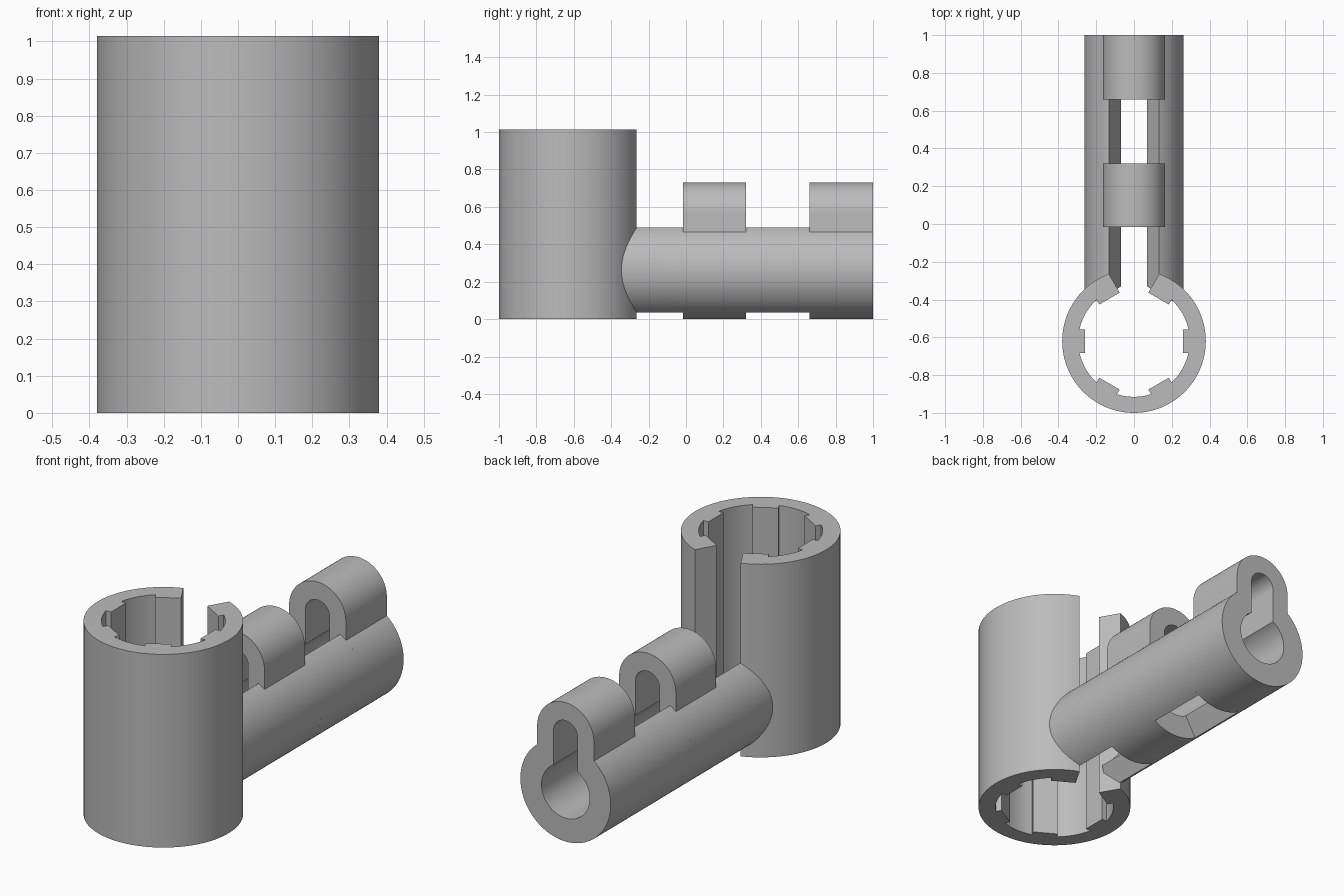
import bpy, bmesh
from math import radians, degrees, sin, cos, asin, acos, sqrt

cube = bpy.data.objects.get("Cube")
if cube:
    bpy.data.objects.remove(cube, do_unlink=True)

grey = bpy.data.materials.new("plain grey")
grey.use_nodes = True
colour = (0.5, 0.5, 0.5, 1)
grey.diffuse_color = colour
grey.node_tree.nodes["Principled BSDF"].inputs["Base Color"].default_value = colour


def arc(r, a0, a1, centre=0.0, n=24):
    """Arc points in degrees, centred on the mirror line."""
    steps = [radians(a0 + (a1 - a0) * i / n) for i in range(n + 1)]
    return [(r * cos(a), centre + r * sin(a)) for a in steps]


def half_part(name, profile, start, end):
    """Join two placements of a half profile into a solid and mirror it across x."""
    bm = bmesh.new()
    a = [bm.verts.new(start(u, v)) for u, v in profile]
    b = [bm.verts.new(end(u, v)) for u, v in profile]
    bm.faces.new(a)
    bm.faces.new(b[::-1])
    n = len(a)
    for i in range(n):
        j = (i + 1) % n
        bm.faces.new((a[j], a[i], b[i], b[j]))
    bmesh.ops.recalc_face_normals(bm, faces=bm.faces)
    # Open the seam so that both halves weld into one skin
    seam = [f for f in bm.faces if all(abs(v.co.x) < 1e-5 for v in f.verts)]
    bmesh.ops.delete(bm, geom=seam, context='FACES')
    mesh = bpy.data.meshes.new(name)
    bm.to_mesh(mesh)
    bm.free()
    mesh.materials.append(grey)
    ob = bpy.data.objects.new(name, mesh)
    bpy.context.collection.objects.link(ob)
    bpy.ops.object.select_all(action='DESELECT')
    ob.select_set(True)
    bpy.context.view_layer.objects.active = ob
    bpy.ops.object.shade_smooth_by_angle(angle=radians(25))
    ob.modifiers.new("mirror", 'MIRROR')
    return ob


# Upright socket: split ring with inner keys
socket_y, height = -0.62, 1.015
ring_r, bore_r, key_r, key_w = 0.38, 0.295, 0.26, 0.0625


def key(angle):
    a = radians(angle)
    return [(key_r * cos(a) - t * sin(a), key_r * sin(a) + t * cos(a))
            for t in (key_w, -key_w)]


slot_angle = 60 + degrees(asin(key_w / ring_r))
k = degrees(asin(key_w / bore_r))
ring = arc(ring_r, -90, slot_angle, n=64)
for angle, stop in ((60, k), (0, -60 + k), (-60, -90)):
    ring += key(angle) + arc(bore_r, angle - k, stop, n=16)

half_part("socket", ring,
          lambda u, v: (u, socket_y + v, 0),
          lambda u, v: (u, socket_y + v, height))

# Horizontal arm: tube slotted above and below
arm_r, hole_r, arm_z = 0.2625, 0.14, 0.2625
open_tube = arc(arm_r, -60, 60, arm_z, 40) + arc(hole_r, 60, -60, arm_z, 40)


def at_y(y):
    return lambda u, v: (u, y, v)


def inside_ring(u, v):
    """Slanted arm root buried in the socket wall."""
    return (u, socket_y + (0.285 - 0.5 * u) / cos(radians(30)), v)


clip_1, clip_2 = (-0.015, 0.32), (0.66, 1.0)
half_part("arm_root", open_tube, inside_ring, at_y(clip_1[0]))
half_part("arm_middle", open_tube, at_y(clip_1[1]), at_y(clip_2[0]))

# Clip sections: closed tube with an arched loop and a keyhole opening
loop_r, slit_r, loop_z = 0.165, 0.07, 0.565
shoulder = degrees(acos(loop_r / arm_r))
throat = degrees(acos(slit_r / hole_r))
keyhole = arc(arm_r, -90, shoulder, arm_z, 48) + arc(loop_r, 0, 90, loop_z)
keyhole += arc(slit_r, 90, 0, loop_z) + arc(hole_r, throat, -90, arm_z, 48)

for name, (y0, y1) in (("front_clip", clip_1), ("rear_clip", clip_2)):
    half_part(name, keyhole, at_y(y0), at_y(y1))
